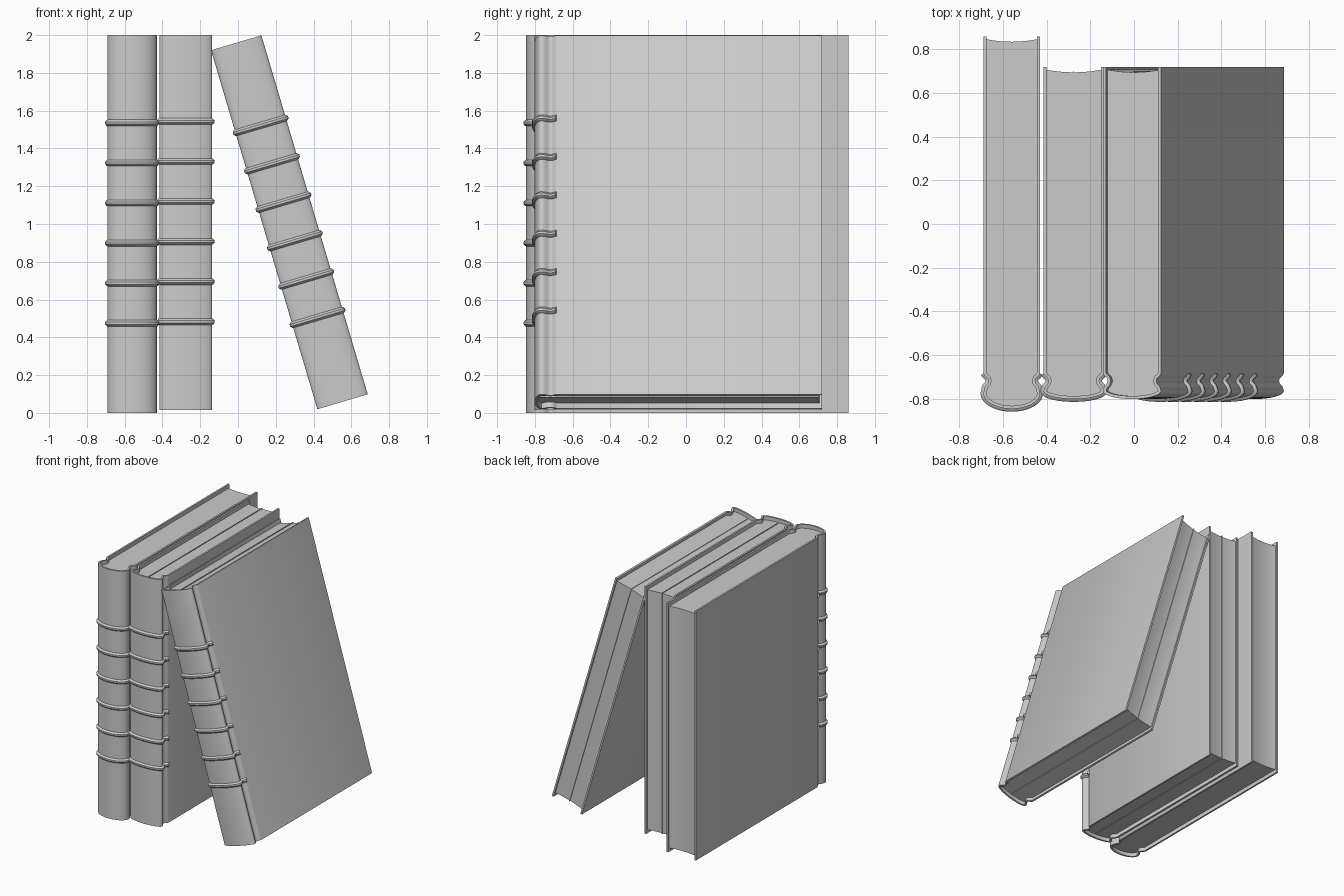
import bpy
import bmesh
import math
from mathutils import Vector

cube = bpy.data.objects.get("Cube")
if cube:
    bpy.data.objects.remove(cube, do_unlink=True)

grey = bpy.data.materials.new("plain grey")
grey.use_nodes = True
grey.diffuse_color = (0.6, 0.6, 0.6, 1)
grey.node_tree.nodes["Principled BSDF"].inputs["Base Color"].default_value = (0.6, 0.6, 0.6, 1)

BOARD = 0.014      # cover thickness
OVERHANG = 0.03    # cover beyond the pages at head and tail


def cover_outline(half, back, shoulder, spine):
    """Outer outline of a cover from above: board, joint groove, round spine, board."""
    side = [(half, back), (half, -0.685), (half - 0.008, -0.697), (half - 0.02, -0.707),
            (half - 0.023, -0.718), (half - 0.02, -0.73), (half - 0.007, -0.744)]
    right = [Vector(p) for p in side]
    arc = []
    for i in range(25):
        a = math.pi * i / 24
        arc.append(Vector((half * math.cos(a), shoulder + (spine - shoulder) * math.sin(a))))
    left = [Vector((-p.x, p.y)) for p in reversed(right)]
    return right + arc + left


def offset(path, amount):
    """Move an open path along its outward normals."""
    result = []
    for i, p in enumerate(path):
        before = (p - path[i - 1]).normalized() if i else None
        after = (path[i + 1] - p).normalized() if i < len(path) - 1 else None
        d = ((before or after) + (after or before)).normalized()
        miter = max(0.6, d.dot(after or before))
        result.append(p + Vector((-d.y, d.x)) * amount / miter)
    return result


def finish(bm, name, place):
    bmesh.ops.recalc_face_normals(bm, faces=bm.faces)
    mesh = bpy.data.meshes.new(name)
    bm.to_mesh(mesh)
    bm.free()
    mesh.materials.append(grey)
    obj = bpy.data.objects.new(name, mesh)
    bpy.context.collection.objects.link(obj)
    x, z, lean = place
    obj.location = (x, 0, z)
    obj.rotation_euler = (0, -lean, 0)
    bpy.ops.object.select_all(action='DESELECT')
    obj.select_set(True)
    bpy.context.view_layer.objects.active = obj
    bpy.ops.object.shade_smooth_by_angle(angle=math.radians(35))
    return obj


def sweep(bm, path, section):
    """Sweep a closed section of (outward, height) pairs along a path."""
    rails = [[bm.verts.new((p.x, p.y, z)) for p in offset(path, out)] for out, z in section]
    n = len(rails)
    for k in range(n):
        a, b = rails[k], rails[(k + 1) % n]
        for i in range(len(path) - 1):
            bm.faces.new((a[i], a[i + 1], b[i + 1], b[i]))
    for end in (0, -1):
        bm.faces.new([r[end] for r in rails])


def prism(bm, outline, low, high):
    bottom = [bm.verts.new((p.x, p.y, low)) for p in outline]
    top = [bm.verts.new((p.x, p.y, high)) for p in outline]
    bm.faces.new(bottom)
    bm.faces.new(top)
    for i in range(len(outline)):
        j = (i + 1) % len(outline)
        bm.faces.new((bottom[i], bottom[j], top[j], top[i]))


def book(name, place, half, back, shoulder, spine, height, leaf):
    path = cover_outline(half, back, shoulder, spine)
    h = height / 2

    # cover
    bm = bmesh.new()
    sweep(bm, path, [(0, -h), (0, h), (-BOARD, h), (-BOARD, -h)])
    finish(bm, name + "_cover", place)

    # raised bands across the spine
    bm = bmesh.new()
    wrap = path[1:-1]
    for i in range(6):
        z = -0.525 + 0.212 * i
        sweep(bm, wrap, [(-0.004, z - 0.018), (0.004, z - 0.016), (0.013, z - 0.006),
                         (0.013, z + 0.006), (0.004, z + 0.016), (-0.004, z + 0.018)])
    finish(bm, name + "_spine_bands", place)

    # page block with hollow fore edge
    inner = offset(path, -BOARD + 0.001)[1:-1]
    edge = half - BOARD + 0.001
    fore = []
    for i in range(13):
        t = -1 + i / 6
        fore.append(Vector((t * edge, back - 0.025 + 0.012 * t * t)))
    bm = bmesh.new()
    prism(bm, inner + fore, -h + OVERHANG, h - OVERHANG)
    finish(bm, name + "_pages", place)

    # single leaf standing slightly proud in the middle
    if leaf:
        bm = bmesh.new()
        front = spine + 0.03
        rear = back - 0.019
        box = [Vector(p) for p in ((-0.002, front), (0.002, front), (0.002, rear), (-0.002, rear))]
        prism(bm, box, -h + OVERHANG - 0.006, h - OVERHANG + 0.006)
        finish(bm, name + "_middle_leaf", place)


book("tall_book", (-0.56, 1.0, 0), 0.13, 0.86, -0.775, -0.847, 2.0, False)
book("middle_book", (-0.276, 1.008, 0), 0.139, 0.72, -0.765, -0.802, 1.984, True)
book("leaning_book", (0.272, 1.009, math.radians(16.5)), 0.139, 0.72, -0.765, -0.802, 1.982, True)
